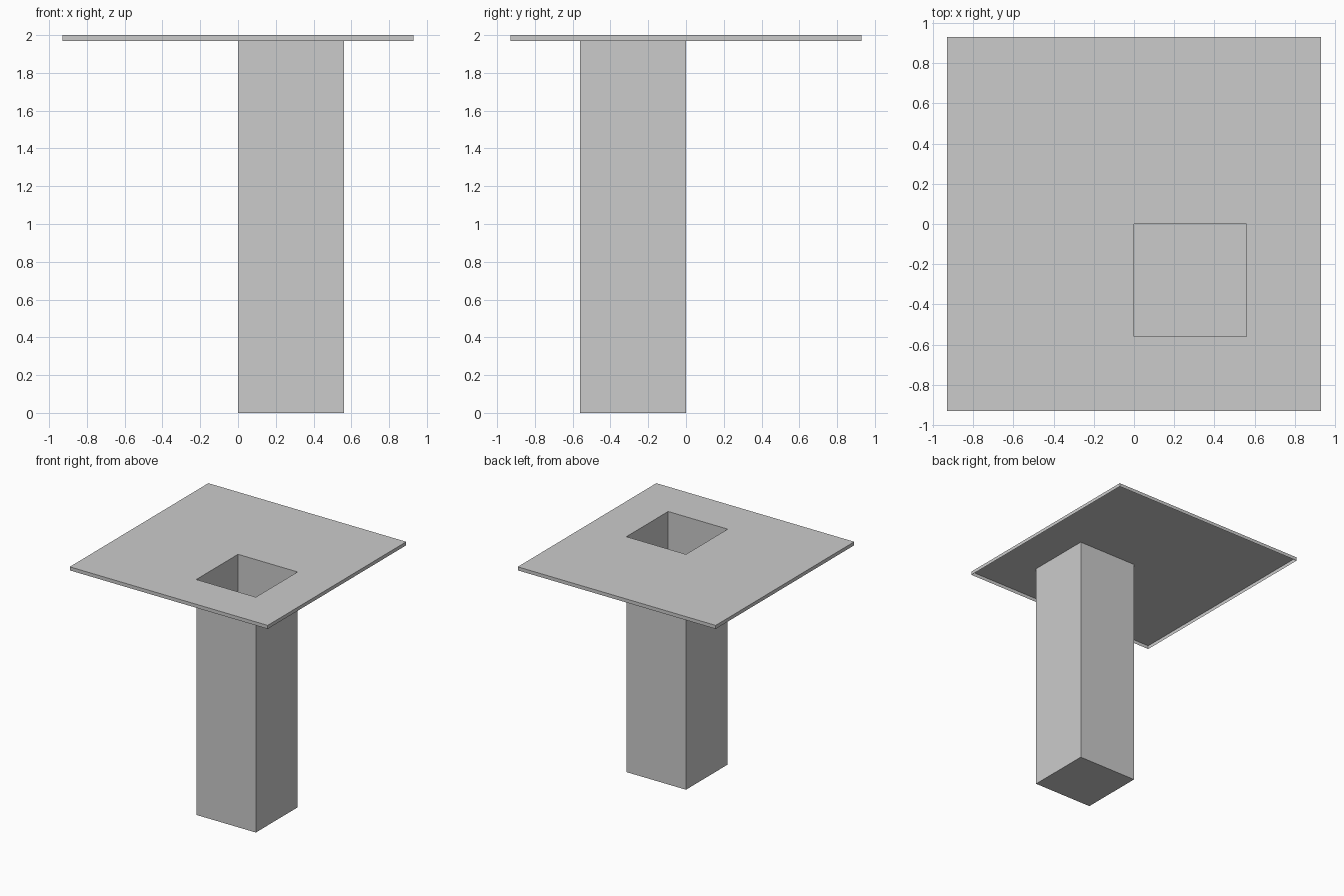
import bpy, bmesh

if "Cube" in bpy.data.objects:
    bpy.data.objects.remove(bpy.data.objects["Cube"])

H = 0.93                        # half width of the slab
XS = [-H, 0.0, 0.56, H]         # grid lines, the middle cell is the shaft
YS = [-H, -0.56, 0.0, H]
TOP, RIM = 2.0, 0.03

bm = bmesh.new()

# Slab top: a 3 x 3 sheet of faces
v = [[bm.verts.new((x, y, TOP)) for x in XS] for y in YS]
cells = {}
for j in range(3):
    for i in range(3):
        cells[i, j] = bm.faces.new((v[j][i], v[j][i + 1], v[j + 1][i + 1], v[j + 1][i]))

# Slab rim: outer border pulled down, open underneath
border = [e for e in bm.edges if e.is_boundary]
rim = bmesh.ops.extrude_edge_only(bm, edges=border)["geom"]
bmesh.ops.translate(bm, vec=(0, 0, -RIM),
                    verts=[g for g in rim if isinstance(g, bmesh.types.BMVert)])

# Shaft: the middle cell pushed down to the floor, leaving an open pit
pit = cells[1, 1]
ext = bmesh.ops.extrude_face_region(bm, geom=[pit])["geom"]
bmesh.ops.translate(bm, vec=(0, 0, -TOP),
                    verts=[g for g in ext if isinstance(g, bmesh.types.BMVert)])
if pit.is_valid:
    bmesh.ops.delete(bm, geom=[pit], context='FACES_ONLY')

bmesh.ops.recalc_face_normals(bm, faces=bm.faces[:])
bm.normal_update()
if cells[0, 0].normal.z < 0:
    bmesh.ops.reverse_faces(bm, faces=bm.faces[:])

mesh = bpy.data.meshes.new("slab_with_shaft")
bm.to_mesh(mesh)
bm.free()
bpy.context.collection.objects.link(bpy.data.objects.new("slab_with_shaft", mesh))
